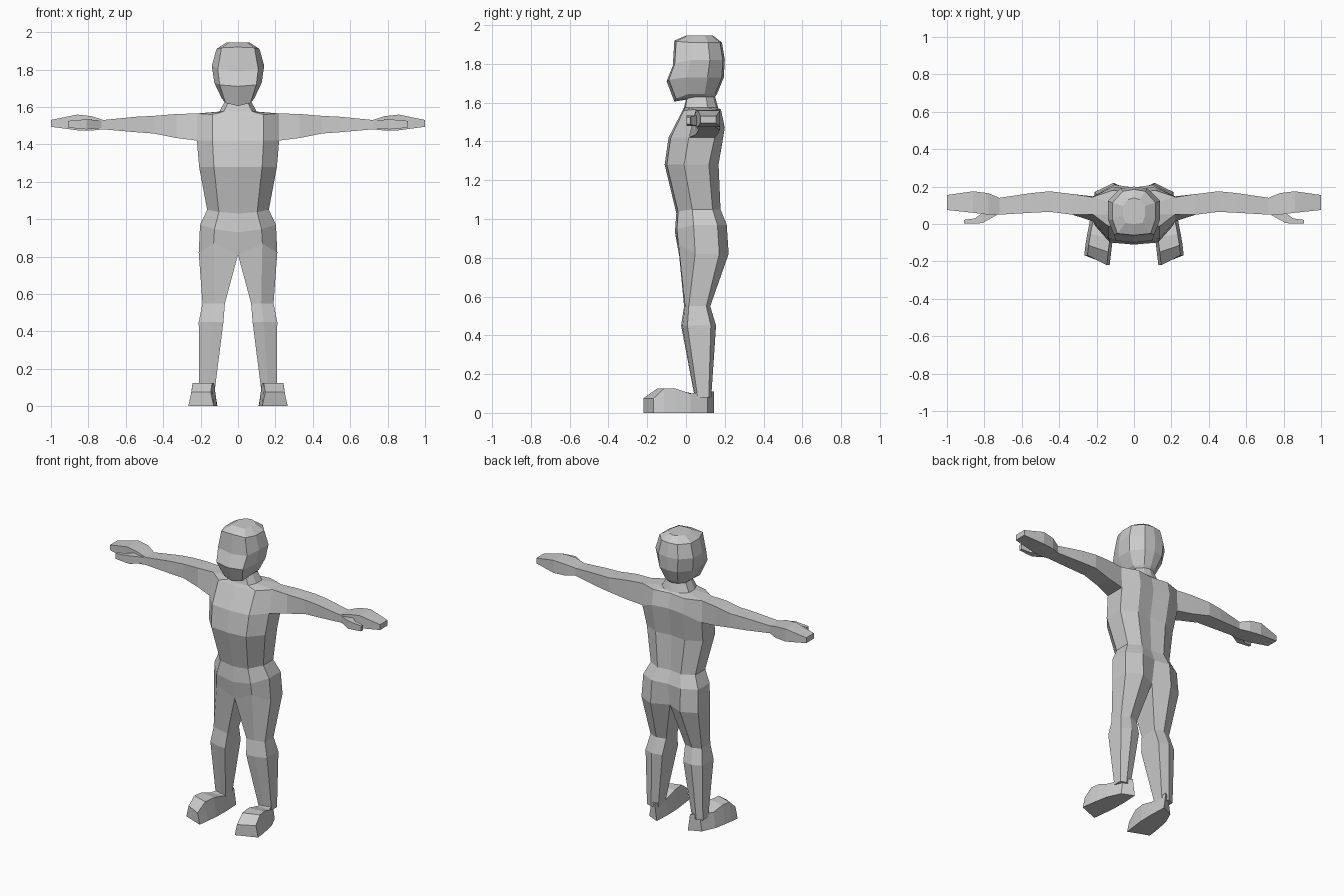
import bpy, bmesh

if "Cube" in bpy.data.objects:
    bpy.data.objects.remove(bpy.data.objects["Cube"])

skin = bpy.data.materials.new("plain_grey")
skin.diffuse_color = (0.6, 0.6, 0.6, 1)
skin.use_nodes = True
skin.node_tree.nodes["Principled BSDF"].inputs["Base Color"].default_value = skin.diffuse_color


def bridge(bm, a, b, skip=()):
    for i in range(len(a)):
        if i not in skip:
            j = (i + 1) % len(a)
            bm.faces.new((a[i], a[j], b[j], b[i]))


def half_ring(bm, z, tilt, xi, xo, yf, yb, panel, side_f, side_b, groove, lift=0):
    """Six points round one half of the body, from front centre to back centre."""
    w, d = xo - xi, yb - yf
    pts = [(xi, yf, z + tilt),
           (xi + panel * w, yf + .04 * d, z + tilt * .6),
           (xo, yf + side_f * d, z),
           (xo, yf + side_b * d, z),
           (xi + .52 * w, yb, z + lift),
           (xi, yb - groove, z + lift)]
    return [bm.verts.new(p) for p in pts]


def box_ring(bm, x, yf, yb, z, t):
    """Four-sided section across a limb that runs along x."""
    return [bm.verts.new(p) for p in ((x, yf, z + t), (x, yb, z + t),
                                      (x, yb, z - t), (x, yf, z - t))]


def loft(bm, rings):
    for a, b in zip(rings, rings[1:]):
        bridge(bm, a, b)
    bm.faces.new(rings[-1])


def finish(bm, name):
    """Turn a right-hand half into an object mirrored across x."""
    bmesh.ops.recalc_face_normals(bm, faces=bm.faces)
    mesh = bpy.data.meshes.new(name)
    bm.to_mesh(mesh)
    bm.free()
    mesh.materials.append(skin)
    ob = bpy.data.objects.new(name, mesh)
    bpy.context.collection.objects.link(ob)
    mirror = ob.modifiers.new("mirror", "MIRROR")
    mirror.merge_threshold = 0.0005


bm = bmesh.new()
# head and neck: height, front tilt, half width, front y, back y
head = [half_ring(bm, z, t, 0, w, yf, yb, .77, .36, .74, -.01)
        for z, t, w, yf, yb in ((1.945, 0, .06, 0, .13),
                                (1.91, .01, .115, -.06, .175),
                                (1.82, -.03, .14, -.068, .19),
                                (1.73, -.02, .127, -.1, .185),
                                (1.645, -.04, .087, -.06, .15),
                                (1.63, -.015, .07, 0, .14),
                                (1.575, 0, .1, -.01, .155))]
# shoulders, chest, waist and hips: as above, then back lift
torso = [half_ring(bm, z, t, 0, w, yf, yb, .62, .36, .82, .015, up)
         for z, t, w, yf, yb, up in ((1.565, -.01, .22, -.02, .18, 0),
                                     (1.42, 0, .22, -.09, .2, .05),
                                     (1.28, 0, .208, -.11, .168, 0),
                                     (1.05, -.02, .165, -.05, .178, 0),
                                     (.97, -.04, .203, -.057, .21, 0),
                                     (.82, -.01, .21, -.05, .22, 0))]
# drop the front centre of the shoulder ring's lower neighbours into place at the crotch
torso[-1][0].co.y, torso[-1][1].co.z = -.035, .87
torso[-1][5].co.y = .17

bm.faces.new(head[0])
trunk = head + torso
for a, b in zip(trunk, trunk[1:]):
    bridge(bm, a, b, (5, 2) if a is torso[0] else (5,))

# legs: height, inner x, outer x, front y, back y
legs = [half_ring(bm, z, 0, xi, xo, yf, yb, .45, .18, .85, .015)
        for z, xi, xo, yf, yb in ((.55, .07, .19, -.01, .125),
                                  (.45, .078, .21, -.025, .155),
                                  (.08, .125, .207, .045, .13))]
loft(bm, [torso[-1]] + legs)

# arm and hand from the open shoulder: x, front y, back y, mid z, half thickness
top, low = torso[0], torso[1]
arm = [box_ring(bm, *s) for s in ((.33, .05, .16, 1.498, .064),
                                  (.45, .065, .175, 1.505, .047),
                                  (.55, .06, .165, 1.506, .041),
                                  (.72, .05, .14, 1.505, .025),
                                  (.78, .05, .165, 1.512, .038),
                                  (.86, .06, .175, 1.517, .042),
                                  (1.0, .075, .155, 1.512, .018))]
loft(bm, [[top[2], top[3], low[3], low[2]]] + arm)
finish(bm, "body")

# thumbs
bm = bmesh.new()
loft(bm, [box_ring(bm, x, yf, yb, 1.507, t)
          for x, yf, yb, t in ((.73, .05, .08, .02), (.81, .005, .06, .027),
                               (.85, .002, .03, .023), (.91, .002, .022, .018))])
finish(bm, "thumb")

# feet, heel to toe: inner y, inner x, outer x, height (outer edge set back, toes out)
bm = bmesh.new()
feet = []
for y, xi, xo, h in ((.145, .115, .195, .11), (.03, .11, .235, .1),
                     (-.07, .112, .25, .125), (-.15, .122, .26, .125),
                     (-.22, .13, .266, .075)):
    feet.append([bm.verts.new(p) for p in ((xi, y, 0), (xo, y * .76, 0),
                                           (xo - .017, y * .76, h), (xi + .016, y, h))])
bm.faces.new(feet[0])
loft(bm, feet)
finish(bm, "foot")
